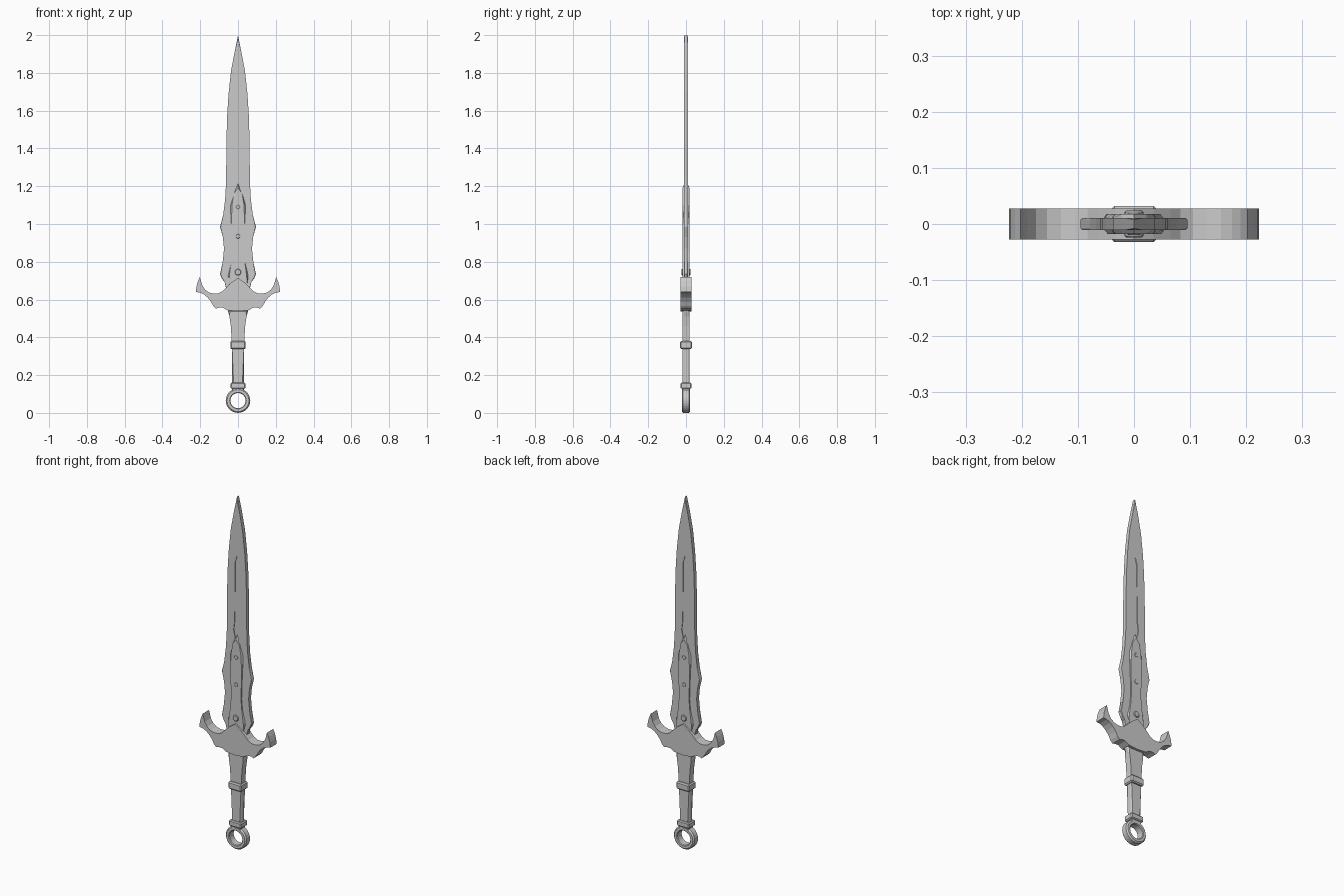
import bpy, bmesh, math

if "Cube" in bpy.data.objects:
    bpy.data.objects.remove(bpy.data.objects["Cube"])

steel = bpy.data.materials.new("grey steel")
steel.diffuse_color = (0.6, 0.6, 0.6, 1)
steel.use_nodes = True
steel.node_tree.nodes["Principled BSDF"].inputs["Base Color"].default_value = steel.diffuse_color


def finish(name, bm):
    bmesh.ops.recalc_face_normals(bm, faces=bm.faces[:])
    mesh = bpy.data.meshes.new(name)
    bm.to_mesh(mesh)
    bm.free()
    mesh.materials.append(steel)
    ob = bpy.data.objects.new(name, mesh)
    bpy.context.collection.objects.link(ob)
    return ob


def plate(name, right, y, bevel=0.0, y_mid=0.0):
    """Mirror a right-hand outline (top to bottom), extrude it to +-y, bevel the rims."""
    outline = right + [(-x, z) for x, z in reversed(right) if x > 0]
    bm = bmesh.new()
    rings = [[bm.verts.new((x, y_mid + s * y, z)) for x, z in outline] for s in (-1, 1)]
    for r in rings:
        bm.faces.new(r)
    n = len(outline)
    for i in range(n):
        j = (i + 1) % n
        bm.faces.new((rings[0][i], rings[0][j], rings[1][j], rings[1][i]))
    if bevel:
        rims = [e for e in bm.edges if abs(e.verts[0].co.y - e.verts[1].co.y) < 1e-6]
        bmesh.ops.bevel(bm, geom=rims, offset=bevel, segments=1, affect='EDGES',
                        profile=0.5, clamp_overlap=True)
    return finish(name, bm)


def collar(name, x, y, z0, z1, chamfer):
    """Box band with all edges chamfered."""
    bm = bmesh.new()
    bmesh.ops.create_cube(bm, size=1)
    for v in bm.verts:
        v.co = (v.co.x * 2 * x, v.co.y * 2 * y, (z0 + z1) / 2 + v.co.z * (z1 - z0))
    bmesh.ops.bevel(bm, geom=bm.edges[:], offset=chamfer, segments=1,
                    affect='EDGES', profile=0.5)
    return finish(name, bm)


def turned(name, profile, z, segs):
    """Closed (radius, y) profile turned around the y axis at height z."""
    bm = bmesh.new()
    rings = []
    for k in range(segs):
        a = 2 * math.pi * k / segs
        rings.append([bm.verts.new((r * math.cos(a), y, z + r * math.sin(a))) for r, y in profile])
    n = len(profile)
    for k in range(segs):
        a, b = rings[k], rings[(k + 1) % segs]
        for i in range(n):
            j = (i + 1) % n
            bm.faces.new((a[i], a[j], b[j], b[i]))
    return finish(name, bm)


# blade with waisted lower half
blade = plate("blade", [
    (0, 2.0), (0.018, 1.91), (0.037, 1.81), (0.05, 1.69), (0.057, 1.58), (0.061, 1.45),
    (0.063, 1.22), (0.068, 1.13), (0.078, 1.05), (0.095, 0.985), (0.08, 0.93),
    (0.074, 0.87), (0.078, 0.80), (0.095, 0.735), (0.085, 0.71), (0.068, 0.695),
    (0.055, 0.62)], 0.011, 0.003)

# shallow fuller groove cut in both faces
for side in (-1, 1):
    cutter = plate("fuller_cutter", [(0, 1.66), (0.011, 1.62), (0.013, 1.30),
                                     (0.02, 1.24), (0, 1.15)], 0.004, 0, side * 0.0115)
    cutter.hide_render = True
    mod = blade.modifiers.new("fuller", 'BOOLEAN')
    mod.operation = 'DIFFERENCE'
    mod.object = cutter
    bpy.context.view_layer.objects.active = blade
    bpy.ops.object.modifier_apply(modifier=mod.name)
    bpy.data.objects.remove(cutter)

# raised inlay along the lower blade
plate("blade_inlay", [(0, 1.215), (0.022, 1.16), (0.041, 1.10), (0.035, 0.99), (0.031, 0.86),
                      (0.036, 0.80), (0.055, 0.725), (0.04, 0.69), (0.035, 0.64)],
      0.018, 0.009)

# rivets through the inlay
for i, (z, r, y) in enumerate([(1.09, 0.013, 0.0195), (0.935, 0.013, 0.0195),
                               (0.745, 0.017, 0.024)]):
    turned(f"rivet_{i + 1}", [(0.0005, -y), (r - 0.003, -y), (r, -y + 0.003),
                              (r, y - 0.003), (r - 0.003, y), (0.0005, y)], z, 16)

# cross guard with upturned horns and lower spikes
plate("guard", [
    (0, 0.715), (0.035, 0.69), (0.065, 0.662), (0.083, 0.643), (0.105, 0.632), (0.13, 0.631),
    (0.155, 0.638), (0.175, 0.653), (0.19, 0.677), (0.202, 0.72), (0.212, 0.697),
    (0.22, 0.67), (0.223, 0.64), (0.202, 0.637), (0.18, 0.627), (0.16, 0.61),
    (0.143, 0.588), (0.132, 0.567), (0.118, 0.552), (0.10, 0.558), (0.08, 0.557),
    (0.055, 0.543), (0, 0.538)], 0.028)

# grip flaring out under the guard
plate("grip", [(0.055, 0.545), (0.045, 0.51), (0.038, 0.46), (0.035, 0.41), (0.032, 0.36),
               (0.032, 0.14)], 0.0185, 0.009)
collar("upper_collar", 0.041, 0.032, 0.338, 0.38, 0.006)
collar("lower_collar", 0.039, 0.029, 0.128, 0.16, 0.005)
collar("pommel_neck", 0.031, 0.021, 0.108, 0.14, 0.004)

# ring pommel
turned("pommel_ring", [(0.04, -0.018), (0.044, -0.022), (0.058, -0.022), (0.065, -0.015),
                       (0.065, 0.015), (0.058, 0.022), (0.044, 0.022), (0.04, 0.018)],
       0.065, 28)
